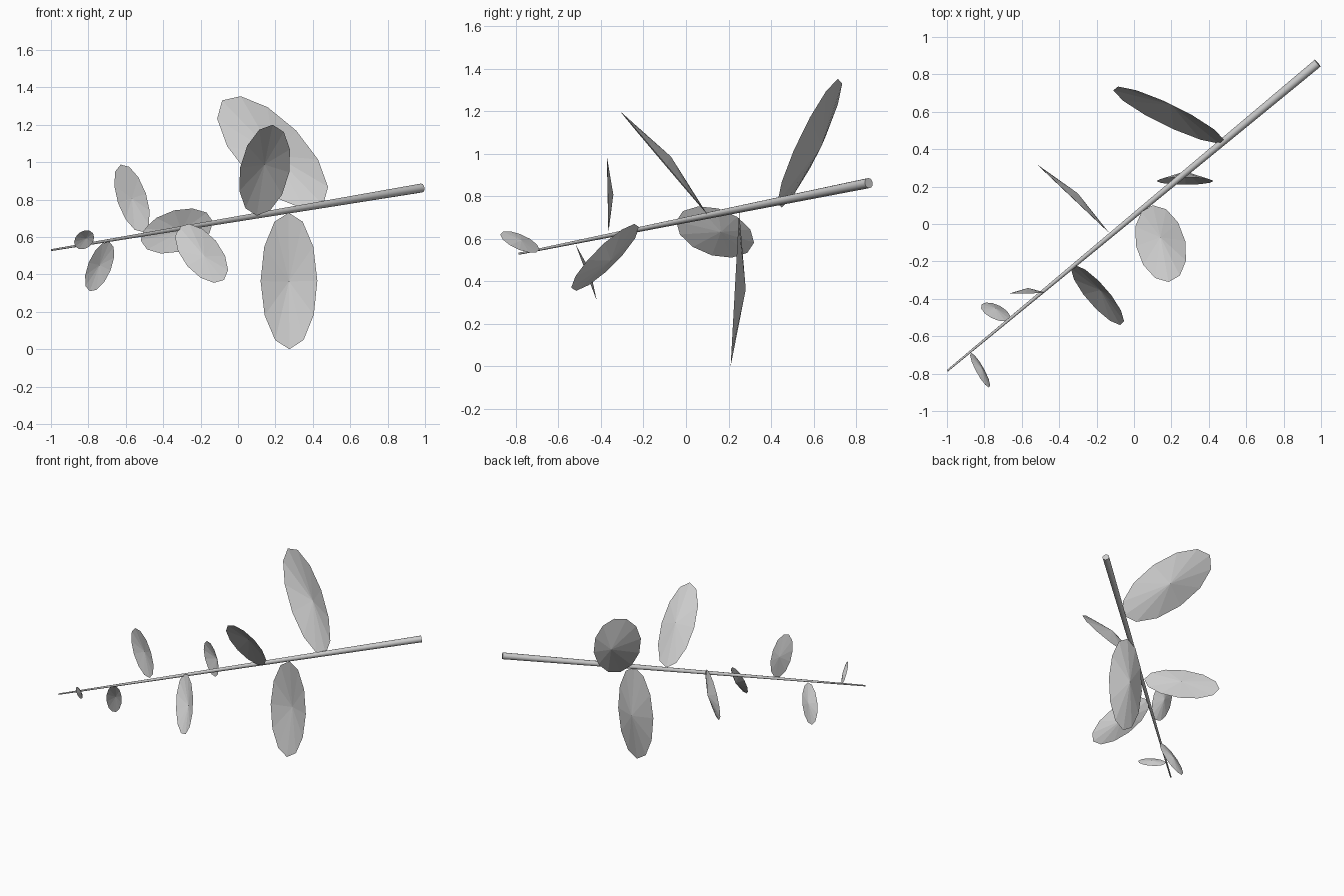
import bpy
import math
from mathutils import Matrix, Vector

if "Cube" in bpy.data.objects:
    bpy.data.objects.remove(bpy.data.objects["Cube"], do_unlink=True)

grey = bpy.data.materials.new("plain grey")
grey.use_nodes = True
colour = (0.6, 0.6, 0.6, 1)
grey.diffuse_color = colour
grey.node_tree.nodes["Principled BSDF"].inputs["Base Color"].default_value = colour

LEAF_RATIO = 0.415   # half width over half length
LEAF_RISE = 0.14     # height of the raised middle over half length


def finish(name):
    obj = bpy.context.object
    obj.name = name
    obj.data.materials.append(grey)
    return obj


# Tapered stem
def stem(thin_end, thick_end, thin, thick):
    start, end = Vector(thin_end), Vector(thick_end)
    along = end - start
    bpy.ops.mesh.primitive_cone_add(vertices=12, radius1=thin, radius2=thick,
                                    depth=along.length, location=(start + end) / 2,
                                    rotation=along.to_track_quat('Z', 'Y').to_euler())
    finish("stem")
    bpy.ops.object.shade_smooth_by_angle(angle=math.radians(40))


# Leaf: an open, shallow twelve-sided cone stretched from base to tip
def leaf(name, base, tip, across):
    base, tip = Vector(base), Vector(tip)
    half = (tip - base) / 2
    length = half.length
    along = half.normalized()
    side = Vector(across)
    side = (side - along * side.dot(along)).normalized()
    normal = side.cross(along)
    if normal.y < 0:          # the raised middle points to the back
        side, normal = -side, -normal
    bpy.ops.mesh.primitive_cone_add(vertices=12, radius1=1, radius2=0, depth=1,
                                    end_fill_type='NOTHING')
    obj = finish(name)
    frame = Matrix((side * length * LEAF_RATIO, along * length,
                    normal * length * LEAF_RISE)).transposed().to_4x4()
    obj.data.transform(Matrix.Translation((base + tip) / 2) @ frame
                       @ Matrix.Translation((0, 0, 0.5)))


stem((-0.998, -0.785, 0.53), (0.982, 0.86, 0.862), 0.005, 0.024)

# Base, tip and width direction of each leaf, thick end first
leaves = [
    ((0.455, 0.43, 0.77), (-0.085, 0.735, 1.33), (1, 0, 0.96)),
    ((0.27, 0.25, 0.73), (0.275, 0.21, 0), (1, 0, 0)),
    ((0.1, 0.1, 0.715), (0.185, -0.31, 1.2), (1, 0.1, -0.09)),
    ((-0.134, -0.046, 0.682), (-0.52, 0.32, 0.582), (-0.13, 0.13, 1)),
    ((-0.315, -0.22, 0.655), (-0.075, -0.54, 0.37), (1, 0, 0.97)),
    ((-0.507, -0.365, 0.627), (-0.627, -0.372, 0.987), (1, 0, 0.33)),
    ((-0.687, -0.52, 0.574), (-0.793, -0.42, 0.31), (1, 0.13, -0.36)),
    ((-0.87, -0.69, 0.55), (-0.775, -0.874, 0.62), (-0.65, 0, 1)),
]
for number, (base, tip, across) in enumerate(leaves, 1):
    leaf(f"leaf_{number}", base, tip, across)
